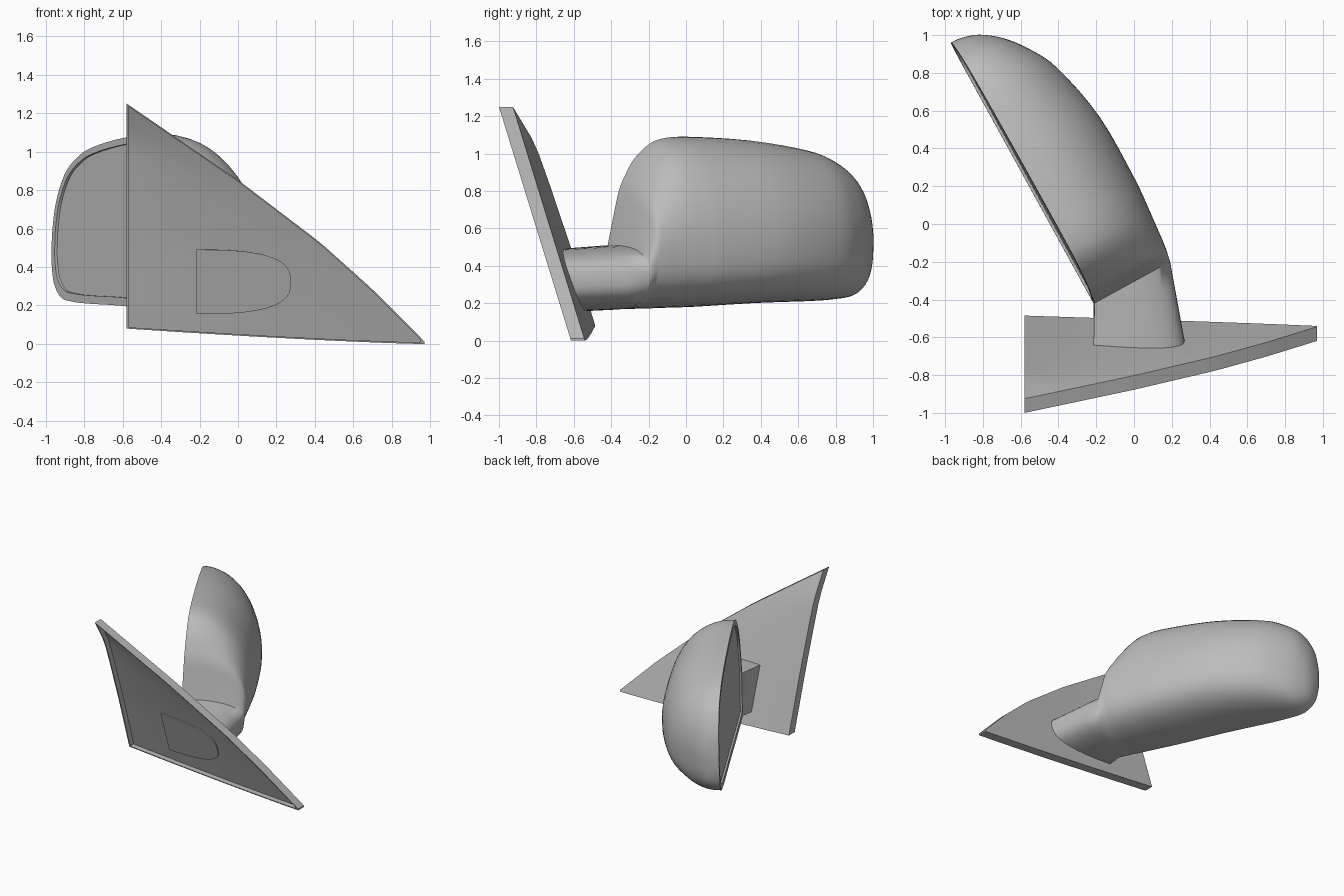
import bpy
import bmesh
import math
from mathutils import Vector

default_cube = bpy.data.objects.get("Cube")
if default_cube:
    bpy.data.objects.remove(default_cube, do_unlink=True)

# Single plastic colour
grey = bpy.data.materials.new("plain grey")
grey.use_nodes = True
colour = (0.5, 0.5, 0.5, 1)
grey.diffuse_color = colour
grey.node_tree.nodes["Principled BSDF"].inputs["Base Color"].default_value = colour


def finish(name, bm, angle):
    """Turn a bmesh into a smooth-shaded object with sharp edges kept."""
    bmesh.ops.recalc_face_normals(bm, faces=bm.faces)
    mesh = bpy.data.meshes.new(name)
    bm.to_mesh(mesh)
    bm.free()
    mesh.materials.append(grey)
    obj = bpy.data.objects.new(name, mesh)
    bpy.context.collection.objects.link(obj)
    bpy.ops.object.select_all(action="DESELECT")
    obj.select_set(True)
    bpy.context.view_layer.objects.active = obj
    bpy.ops.object.shade_smooth_by_angle(angle=math.radians(angle))
    return obj


def bridge(bm, first, second, closed=False):
    """Fill quads between two rows of vertices."""
    count = len(first)
    for i in range(count if closed else count - 1):
        j = (i + 1) % count
        bm.faces.new((first[i], first[j], second[j], second[i]))


def lookup(points, value):
    """Piecewise linear curve through (input, output) pairs."""
    for (a, fa), (b, fb) in zip(points, points[1:]):
        if value <= b:
            return fa + (fb - fa) * (value - a) / (b - a)
    return points[-1][1]


# Triangular door plate: straight along its slope, bulging at the tall edge
SLOPE = [(-0.58, 1.25), (-0.317, 1.07), (0, 0.852), (0.43, 0.525), (0.7, 0.283), (0.97, 0.012)]
ACROSS = [(z, x) for x, z in reversed(SLOPE)]
BULGE = [(0, 0.08), (0.5, 0.078), (0.84, 0.068), (1.05, 0.058), (1.25, 0)]
LEFT, RIGHT, FLANGE, PANEL = -0.58, 0.97, 0.075, 0.03


def plate_y(x, z):
    width = max(lookup(ACROSS, max(z, 0.012)) - LEFT, 0.01)
    along = min(max((x - LEFT) / width, 0), 1)
    return -0.54 - 0.308 * z + lookup(BULGE, z) * (1 - along)


def plate_sheet(bm, scale, offset, columns=30, rows=14):
    """Grid over the triangle, shrunk towards its middle."""
    cx, cz = -0.06, 0.44
    grid = []
    for i in range(columns + 1):
        u = i / columns
        x = LEFT + (RIGHT - LEFT) * u
        low, high = 0.08 * (1 - u) ** 1.3, lookup(SLOPE, x)
        column = []
        for j in range(rows + 1):
            z = low + (high - low) * j / rows
            px, pz = cx + (x - cx) * scale, cz + (z - cz) * scale
            column.append(bm.verts.new((px, plate_y(px, pz) - offset, pz)))
        grid.append(column)
    return grid


def border(grid):
    return ([c[0] for c in grid] + grid[-1][1:]
            + [c[-1] for c in reversed(grid[:-1])] + grid[0][-2:0:-1])


bm = bmesh.new()
back = plate_sheet(bm, 1, 0)
panel = plate_sheet(bm, 0.98, PANEL)
for sheet in (back, panel):
    for first, second in zip(sheet, sheet[1:]):
        bridge(bm, first, second)
outer, inner = border(back), border(panel)
rim_out = [bm.verts.new(v.co - Vector((0, FLANGE, 0))) for v in outer]
rim_in = [bm.verts.new(v.co - Vector((0, FLANGE - PANEL, 0))) for v in inner]
for first, second in ((outer, rim_out), (rim_out, rim_in), (rim_in, inner)):
    bridge(bm, first, second, closed=True)
finish("door_plate", bm, 30)

# Housing and arm: one loft. Stations hold distance along the opening,
# bottom, top, depth and roundness of each section.
STATIONS = [
    (0, 0.165, 0.51, 0.46, 2.8), (0.034, 0.167, 0.67, 0.465, 2.5),
    (0.063, 0.168, 0.8, 0.47, 2.3), (0.1, 0.17, 0.885, 0.475, 2.1),
    (0.15, 0.17, 0.968, 0.48, 2), (0.23, 0.172, 1.043, 0.487, 2),
    (0.32, 0.175, 1.08, 0.495, 2), (0.48, 0.18, 1.09, 0.505, 2),
    (0.85, 0.2, 1.07, 0.5, 2), (1.18, 0.21, 1.02, 0.43, 2),
    (1.34, 0.22, 0.965, 0.35, 2), (1.46, 0.24, 0.88, 0.255, 2),
    (1.54, 0.31, 0.74, 0.15, 2), (1.57, 0.41, 0.6, 0.06, 2),
    (1.575, 0.48, 0.52, 0.01, 2)]
ORIGIN = Vector((-0.21, -0.42, 0))
ALONG = Vector((-0.4825, 0.876, 0))
DEEP = Vector((0.876, 0.4825, 0))
UP = Vector((0, 0, 1))
SIDES, STEPS = 28, 4


def place(s, d, z):
    """Housing coordinates to space; the opening leans back at the top."""
    lean = 0.025 * z * z - 0.005
    return ORIGIN + ALONG * s + DEEP * (d + lean) + UP * z


def smooth_stations():
    """Catmull-Rom curve through the stations."""
    pts = [STATIONS[0]] + STATIONS + [STATIONS[-1]]
    for a, b, c, d in zip(pts, pts[1:], pts[2:], pts[3:]):
        for k in range(STEPS):
            t = k / STEPS
            yield [q + t / 2 * (r - p + t * (2 * p - 5 * q + 4 * r - s
                                             + t * (3 * (q - r) + s - p)))
                   for p, q, r, s in zip(a, b, c, d)]
    yield STATIONS[-1]


def section(low, high, depth, power):
    """Half oval as (depth, height) pairs, widest low down, fuller below."""
    waist = low + min((high - low) / 2, 0.3)
    for j in range(SIDES + 1):
        t = math.pi * j / SIDES
        c, s = math.cos(t), max(math.sin(t), 0)
        e = 2 / (power if c > 0 else 2.8)
        rise = (high - waist) * c ** e if c > 0 else (low - waist) * (-c) ** e
        yield depth * s ** e if 0 < j < SIDES else 0, waist + rise


bm = bmesh.new()
housing = []
outline = []
for s, low, high, depth, power in smooth_stations():
    housing.append([bm.verts.new(place(s, d, z))
                    for d, z in section(low, high, depth, power)])
    outline.append((s, low, high))

# Arm sections run from the plate to the first housing section
base = []
for d, z in section(0.155, 0.49, 0.49, 2.8):
    x = -0.215 + d
    base.append(Vector((x, plate_y(x, z) - PANEL - 0.012, z)))
arm = [[bm.verts.new(b.lerp(v.co, k / 4)) for b, v in zip(base, housing[0])]
       for k in range(4)]
rings = arm + housing
for first, second in zip(rings, rings[1:]):
    bridge(bm, first, second)
for first, second in zip(rings[:5], rings[1:5]):
    bm.faces.new((first[0], second[0], second[-1], first[-1]))
bm.faces.new(arm[0])
bm.faces.new(housing[-1])

# Rim lip, shallow recess wall and mirror glass
edge = [r[0] for r in housing] + [r[-1] for r in reversed(housing)]
edge_points = ([(s, high) for s, low, high in outline]
               + [(s, low) for s, low, high in reversed(outline)])


def shrunk(depth):
    return [bm.verts.new(place(0.79 + (s - 0.79) * 0.957, depth, 0.68 + (z - 0.68) * 0.91))
            for s, z in edge_points]


lip, seat = shrunk(0), shrunk(0.015)
bridge(bm, edge, lip, closed=True)
bridge(bm, lip, seat, closed=True)
half = len(housing)
bridge(bm, seat[:half], seat[:half - 1:-1])
finish("mirror_housing", bm, 60)
